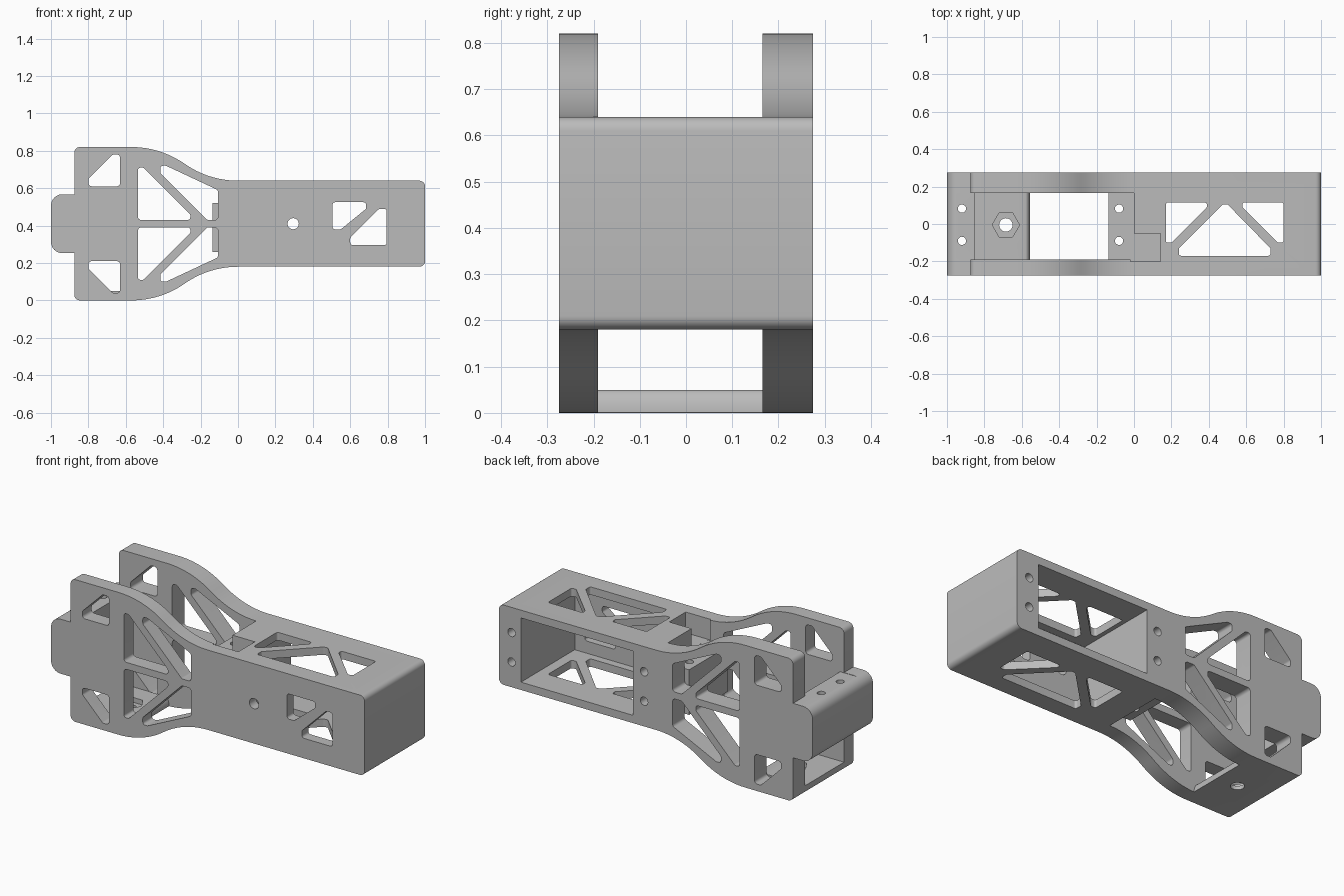
import bpy, bmesh, math
from mathutils import Vector

if "Cube" in bpy.data.objects:
    bpy.data.objects.remove(bpy.data.objects["Cube"], do_unlink=True)

grey = bpy.data.materials.new("plain_grey")
grey.use_nodes = True
grey.diffuse_color = (0.5, 0.5, 0.5, 1)
grey.node_tree.nodes["Principled BSDF"].inputs["Base Color"].default_value = (0.5, 0.5, 0.5, 1)

MID = 0.41          # height of the mirror line
FRONT, BACK = -0.275, 0.275
IN_F, IN_B = -0.19, 0.165


def fillet(pts, r, steps=6):
    """Round every corner of a polygon."""
    out = []
    for i, p in enumerate(pts):
        p = Vector(p)
        a, b = Vector(pts[i - 1]) - p, Vector(pts[(i + 1) % len(pts)]) - p
        half = a.angle(b) / 2
        d = min(r / math.tan(half), a.length * 0.48, b.length * 0.48)
        rr = d * math.tan(half)
        c = p + (a.normalized() + b.normalized()).normalized() * (rr / math.sin(half))
        s, e = p + a.normalized() * d - c, p + b.normalized() * d - c
        turn = math.atan2(s.x * e.y - s.y * e.x, s.dot(e))
        for k in range(steps + 1):
            t = turn * k / steps
            out.append((c.x + s.x * math.cos(t) - s.y * math.sin(t),
                        c.y + s.x * math.sin(t) + s.y * math.cos(t)))
    return out


def prism(name, pts, lo, hi, axis):
    """Extrude a polygon along y (xz outline) or z (xy outline)."""
    bm = bmesh.new()
    place = (lambda p, h: (p[0], h, p[1])) if axis == "y" else (lambda p, h: (p[0], p[1], h))
    face = bm.faces.new([bm.verts.new(place(p, lo)) for p in pts])
    ext = bmesh.ops.extrude_face_region(bm, geom=[face])
    move = place((0, 0), hi - lo)
    bmesh.ops.translate(bm, vec=move, verts=[v for v in ext["geom"] if isinstance(v, bmesh.types.BMVert)])
    bmesh.ops.recalc_face_normals(bm, faces=bm.faces)
    me = bpy.data.meshes.new(name)
    bm.to_mesh(me)
    bm.free()
    me.materials.append(grey)
    ob = bpy.data.objects.new(name, me)
    bpy.context.collection.objects.link(ob)
    return ob


def ring(x, y, r, n=20):
    return [(x + r * math.cos(math.tau * k / n), y + r * math.sin(math.tau * k / n)) for k in range(n)]


def rect(x0, x1, y0, y1):
    return [(x0, y0), (x1, y0), (x1, y1), (x0, y1)]


def flip(pts):
    return [(x, 2 * MID - z) for x, z in reversed(pts)]


# Side outline, upper half: end, S-curve shoulder, jaw and tab
corner = fillet([(1, MID), (1, 0.64), (0.5, 0.64)], 0.03)[7:14]
R = (0.57 ** 2 + 0.18 ** 2) / (4 * 0.18)
sweep = math.asin(0.285 / R)
curve = [(-R * math.sin(sweep * k / 12), 0.64 + R - R * math.cos(sweep * k / 12)) for k in range(13)]
curve += [(-0.57 + R * math.sin(sweep * k / 12), 0.82 - R + R * math.cos(sweep * k / 12))
          for k in range(11, -1, -1)]
jaw = fillet([(-0.5, 0.82), (-0.875, 0.82), (-0.875, 0.5)], 0.03)[7:14]
tab = fillet([(-0.875, 0.567), (-1, 0.567), (-1, MID)], 0.09)[7:14]
upper = corner + curve + jaw + [(-0.875, 0.567)] + tab
body = prism("arm_frame", upper + flip(upper), FRONT, BACK, "y")

cutters = []


def cut(pts, lo, hi, axis, r=0):
    ob = prism("cutter", fillet(pts, r) if r else pts, lo, hi, axis)
    ob.hide_render = True
    cutters.append(ob)


# Jaw opening, leaving the floor and both mounting bars
floor_end = [(-0.605 + 0.05 * math.sin(t * math.pi / 12), 0.05 * math.cos(t * math.pi / 12)) for t in range(7)]
floor_end = [(x, z + 0.001) for x, z in floor_end]
floor_end = [(-0.58 + (x + 0.605) * 0.5, 0.05 * (z / 0.051)) for x, z in floor_end]
gap = [(-1.1, 0.05)] + floor_end + [(-0.555, -0.1), (0, -0.1), (0, 0.26), (-0.135, 0.26),
       (-0.135, 0.52), (0, 0.52), (0, 1), (-1.1, 1), (-1.1, 0.565), (-0.85, 0.565),
       (-0.85, 0.265), (-1.1, 0.265)]
cut(gap, IN_F, IN_B, "y")

# Box cavity open at the back
cut(rect(0.145, 0.86, 0.225, 0.595), -0.215, 0.4, "y")

# Truss windows through both side plates
windows = [
    [(-0.8, 0.61), (-0.63, 0.61), (-0.63, 0.78), (-0.67, 0.78), (-0.8, 0.65)],
    [(-0.535, 0.43), (-0.255, 0.43), (-0.255, 0.46), (-0.505, 0.71), (-0.535, 0.71)],
    [(-0.415, 0.68), (-0.415, 0.72), (-0.385, 0.72), (-0.107, 0.59), (-0.107, 0.43), (-0.165, 0.43)],
]
for w in windows:
    for shape in (w, flip(w)):
        cut(shape, -0.4, IN_F + 0.0005, "y", 0.018)
        cut(shape, IN_B - 0.0005, 0.4, "y", 0.018)

# Windows and cable hole in the front wall
cut([(0.505, 0.525), (0.685, 0.525), (0.685, 0.49), (0.55, 0.38), (0.505, 0.38)], -0.4, -0.15, "y", 0.015)
cut([(0.795, 0.295), (0.6, 0.295), (0.6, 0.335), (0.755, 0.49), (0.795, 0.49)], -0.4, -0.15, "y", 0.015)
cut(ring(0.295, MID, 0.03), -0.4, -0.15, "y")

# Truss windows through the top and bottom walls
for w in ([(0.17, 0.115), (0.39, 0.115), (0.39, 0.09), (0.2, -0.1), (0.17, -0.1)],
          [(0.8, 0.115), (0.58, 0.115), (0.58, 0.09), (0.77, -0.1), (0.8, -0.1)],
          [(0.24, -0.17), (0.73, -0.17), (0.73, -0.13), (0.5, 0.105), (0.475, 0.105), (0.24, -0.13)]):
    cut(w, 0.1, 0.3, "z", 0.012)
    cut(w, 0.5, 0.7, "z", 0.012)

# Screw holes in the back posts and in the jaw bars
for x in (0.075, 0.92):
    for z in (0.325, 0.495):
        cut(ring(x, z, 0.024), 0.05, 0.4, "y")
for x in (-0.92, -0.08):
    for y in (-0.09, 0.082):
        cut(ring(x, y, 0.022), 0.2, 0.6, "z")

# Cable notch in the top, nut recess and bolt hole in the floor
cut(rect(-0.02, 0.142, -0.2, -0.05), 0.5205, 0.8, "z")
cut(ring(-0.685, -0.005, 0.073, 6), 0.022, 0.1, "z")
cut(ring(-0.685, -0.005, 0.036), -0.1, 0.1, "z")

# Apply every cut
bpy.context.view_layer.objects.active = body
for c in cutters:
    mod = body.modifiers.new("cut", "BOOLEAN")
    mod.operation = "DIFFERENCE"
    mod.solver = "EXACT"
    mod.object = c
    bpy.ops.object.modifier_apply(modifier=mod.name)
    bpy.data.objects.remove(c, do_unlink=True)

for ob in bpy.context.selected_objects:
    ob.select_set(False)
body.select_set(True)
bpy.ops.object.shade_smooth_by_angle(angle=math.radians(30))
